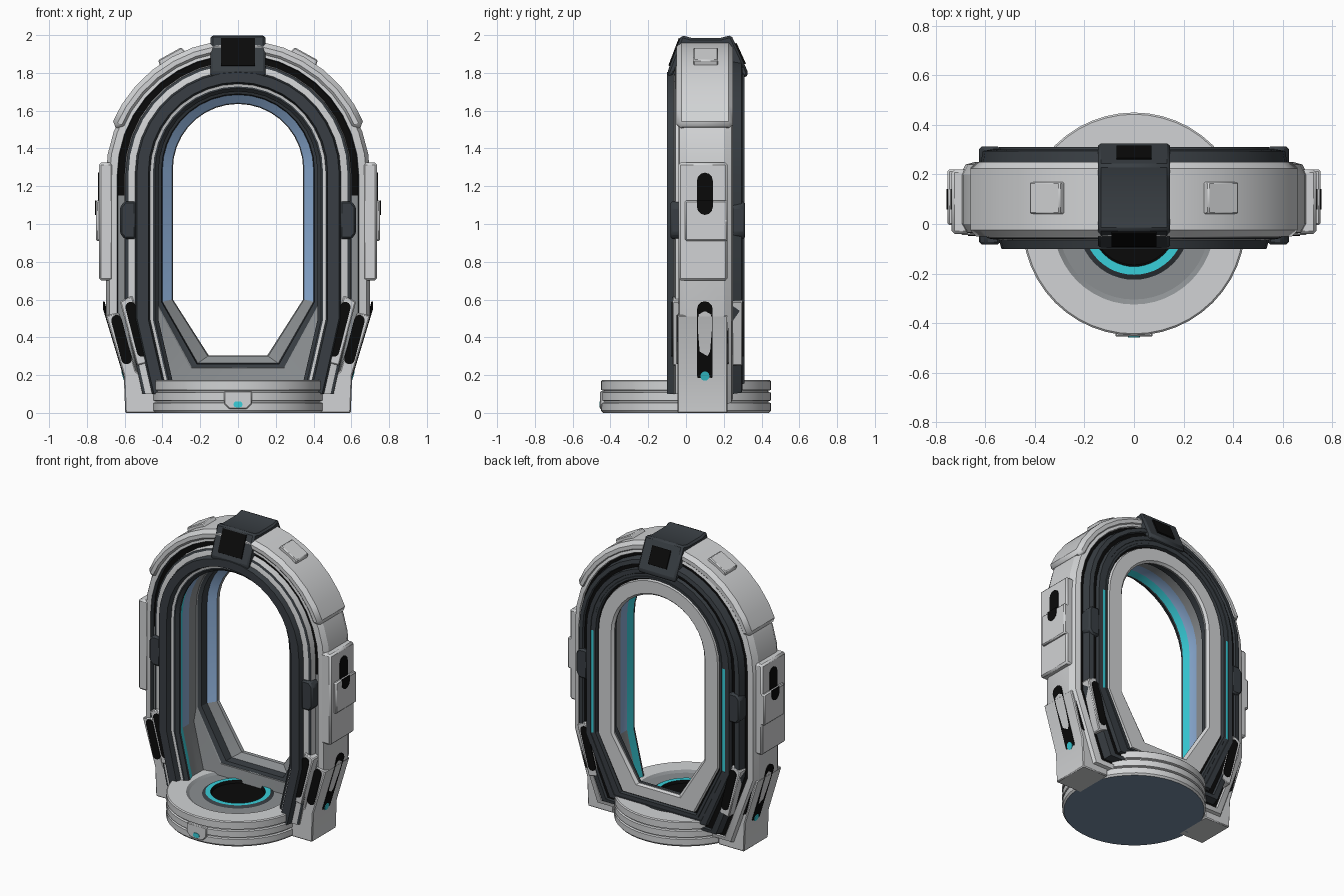
import bpy, bmesh, math
from mathutils import Vector

if "Cube" in bpy.data.objects:
    bpy.data.objects.remove(bpy.data.objects["Cube"])

COLOURS = {
    "white_shell": (0.64, 0.65, 0.66), "mid_grey": (0.26, 0.275, 0.285),
    "dark_slate": (0.04, 0.048, 0.056), "black": (0.003, 0.003, 0.003),
    "cyan_glow": (0.04, 0.62, 0.70), "pale_blue": (0.25, 0.40, 0.64),
    "underside_blue": (0.18, 0.26, 0.37)}
MATS = []
for n, c in COLOURS.items():
    m = bpy.data.materials.new(n)
    m.diffuse_color = (*c, 1)
    m.use_nodes = True
    m.node_tree.nodes["Principled BSDF"].inputs["Base Color"].default_value = m.diffuse_color
    MATS.append(m)
W, G, D, K, C, B, U = range(7)


def finish(name, bm, mat=None, bevel=0.0, smooth=30):
    bmesh.ops.recalc_face_normals(bm, faces=bm.faces[:])
    me = bpy.data.meshes.new(name)
    bm.to_mesh(me)
    bm.free()
    ob = bpy.data.objects.new(name, me)
    bpy.context.collection.objects.link(ob)
    for m in (MATS if mat is None else [MATS[mat]]):
        me.materials.append(m)
    if bevel:
        b = ob.modifiers.new("bevel", 'BEVEL')
        b.width, b.segments, b.limit_method = bevel, 1, 'ANGLE'
        b.angle_limit = math.radians(35)
    bpy.ops.object.select_all(action='DESELECT')
    ob.select_set(True)
    bpy.context.view_layer.objects.active = ob
    bpy.ops.object.shade_smooth_by_angle(angle=math.radians(smooth))
    return ob


def prism(name, pts, axis, a, b, mat, bevel=0.0, mirror=False, shift=None):
    """Extrude a 2D outline along an axis from a to b, optionally on both x sides."""
    bm = bmesh.new()
    for s in ((1, -1) if mirror else (1,)):
        rows = []
        for h in (a, b):
            row = []
            for u, v in pts:
                p = {'x': Vector((h, u, v)), 'y': Vector((u, h, v)), 'z': Vector((u, v, h))}[axis]
                if shift:
                    p.x += shift(p)
                p.x *= s
                row.append(bm.verts.new(p))
            rows.append(row)
        n = len(pts)
        bm.faces.new(rows[0])
        bm.faces.new(rows[1])
        for i in range(n):
            j = (i + 1) % n
            bm.faces.new((rows[0][i], rows[0][j], rows[1][j], rows[1][i]))
    return finish(name, bm, mat, bevel)


def rect(u0, u1, v0, v1):
    return [(u0, v0), (u1, v0), (u1, v1), (u0, v1)]


def capsule(p, q, r, n=6):
    """Rounded slot outline between two points."""
    a = math.atan2(q[1] - p[1], q[0] - p[0])
    out = []
    for c, st in ((q, a - math.pi / 2), (p, a + math.pi / 2)):
        out += [(c[0] + r * math.cos(st + math.pi * i / n), c[1] + r * math.sin(st + math.pi * i / n))
                for i in range(n + 1)]
    return out


def arc(r, cz, d0, d1, n):
    return [(r * math.cos(math.radians(d0 + (d1 - d0) * i / n)),
             cz + r * math.sin(math.radians(d0 + (d1 - d0) * i / n))) for i in range(n + 1)]


# Main gateway ring: one cross-section carried around an arched loop
def loop(r, y):
    t = (r - 0.35) / 0.35
    if y >= 0.16:      # rear frame keeps a raised threshold
        knee, fx, fz = 0.6 - 0.08 * t, 0.16 + 0.37 * t, 0.30 - 0.26 * t
    else:              # front pillars run down into the base
        knee, fx, fz = 0.48 + 0.04 * t, min(r - 0.09, 0.54), 0.10
    half = arc(r, 1.29 - 0.04 * t, 0, 180, 18)
    pts = half + [(-r, 1.15), (-r, knee), (-fx, fz), (fx, fz), (r, knee), (r, 1.15)]
    return [Vector((x, y, z)) for x, z in pts]


band = lambda z: K if z > 1.15 else G
strip = lambda z: C if 0.5 < z < 1.26 else D
blue = lambda z: B if z > 0.5 else G
SECTION = [
    (0.70, 0.00, W), (0.68, -0.035, W), (0.64, -0.04, D), (0.635, -0.01, band), (0.60, -0.01, W),
    (0.595, -0.055, D), (0.58, -0.06, W), (0.545, -0.065, D), (0.535, -0.10, D), (0.475, -0.10, D),
    (0.465, -0.065, W), (0.45, -0.06, D), (0.44, -0.06, D), (0.42, -0.04, D), (0.42, -0.025, C),
    (0.437, 0.02, blue), (0.437, 0.09, G), (0.435, 0.14, G), (0.435, 0.165, G), (0.43, 0.17, D),
    (0.405, 0.18, D), (0.40, 0.235, blue), (0.35, 0.27, G), (0.345, 0.29, W), (0.36, 0.305, W),
    (0.455, 0.305, W), (0.46, 0.285, K), (0.472, 0.285, D), (0.475, 0.31, D), (0.49, 0.31, D),
    (0.492, 0.307, strip), (0.512, 0.307, D), (0.514, 0.31, D), (0.545, 0.31, D), (0.55, 0.285, K),
    (0.575, 0.285, D), (0.58, 0.30, D), (0.61, 0.295, D), (0.62, 0.24, K), (0.64, 0.24, W),
    (0.645, 0.25, W), (0.68, 0.24, W), (0.70, 0.20, W)]
bm = bmesh.new()
rings = [[bm.verts.new(p) for p in loop(r, y)] for r, y, _ in SECTION]
for k, (_, _, mat) in enumerate(SECTION):
    ra, rb = rings[k], rings[(k + 1) % len(rings)]
    for i in range(len(ra)):
        j = (i + 1) % len(ra)
        f = bm.faces.new((ra[i], ra[j], rb[j], rb[i]))
        f.material_index = mat(f.calc_center_median().z) if callable(mat) else mat
finish("gateway_ring", bm, smooth=25)

# Raised outer armour over the arch, with pads
prism("arch_armour", arc(0.725, 1.25, 22, 158, 14) + arc(0.65, 1.25, 158, 22, 14), 'y', -0.05, 0.25, W, 0.025)
ca, sa = math.cos(math.radians(61)), math.sin(math.radians(61))
pad = [(ca * r - sa * s, 1.25 + sa * r + ca * s) for r, s in
       ((0.70, -0.08), (0.745, -0.07), (0.745, 0.07), (0.70, 0.08))]
prism("arch_pad", pad, 'y', 0.04, 0.17, W, 0.006, True)

# Crown saddle on top with front and rear screens
crown = [(-0.10, 1.80), (-0.025, 2.0), (0.03, 1.985), (0.18, 1.985), (0.24, 2.0), (0.33, 1.80),
         (0.315, 1.77), (0.24, 1.84), (-0.03, 1.84), (-0.085, 1.77)]
prism("crown_saddle", crown, 'x', -0.145, 0.145, D, 0.012)
for nm, w, pts in (("front", 0.09, [(-0.093, 1.84), (-0.038, 1.985), (-0.03, 1.98), (-0.085, 1.835)]),
                   ("rear", 0.07, [(0.317, 1.85), (0.267, 1.96), (0.259, 1.955), (0.309, 1.845)])):
    prism("crown_screen_" + nm, pts, 'x', -w, w, K)

# Side boxes on the uprights, with a slot that steps over both levels
prism("side_box", rect(0.66, 0.736, 0.70, 1.325), 'y', -0.04, 0.22, W, 0.012, True)
prism("side_plate", rect(0.69, 0.753, 0.91, 1.125), 'y', -0.005, 0.22, W, 0.008, True)
slot = capsule((0.10, 1.09), (0.10, 1.23), 0.042)
prism("side_slot_upper", slot, 'x', 0.732, 0.740, K, 0, True)
prism("side_slot_lower", [(u, min(v, 1.125)) for u, v in slot[7:]] + [(0.142, 1.125), (0.058, 1.125)],
      'x', 0.75, 0.756, K, 0, True)

# Dark clips on front and rear of the uprights
clip = [(0.54, 0.92), (0.60, 0.92), (0.625, 0.95), (0.625, 1.09), (0.60, 1.12), (0.54, 1.12)]
prism("front_clip", clip, 'y', -0.082, 0.0, D, 0.01, True)
prism("rear_clip", clip, 'y', 0.23, 0.312, D, 0.01, True)

# Legs: outer foot block plus a leaning brace, each with slots front and rear
leg = [(0.40, 0.0), (0.597, 0.0), (0.605, 0.20), (0.70, 0.515), (0.63, 0.53), (0.54, 0.22), (0.40, 0.14)]
prism("leg_block", leg, 'y', -0.045, 0.22, W, 0.006, True)
brace = [(0.465, 0.27), (0.535, 0.25), (0.625, 0.59), (0.56, 0.62)]
prism("leg_brace", brace, 'y', -0.072, 0.30, W, 0.006, True)
for nm, y0, y1, y2, y3 in (("front", -0.076, -0.069, -0.049, -0.042), ("rear", 0.297, 0.304, 0.217, 0.224)):
    prism(nm + "_brace_slot", capsule((0.508, 0.325), (0.568, 0.56), 0.028), 'y', y0, y1, K, 0, True)
    prism(nm + "_leg_slot", capsule((0.59, 0.285), (0.643, 0.49), 0.028), 'y', y2, y3, K, 0, True)
lean = lambda p: (min(p.z, 0.55) - 0.2) * 0.302
prism("leg_side_slot", capsule((0.10, 0.195), (0.10, 0.55), 0.041), 'x', 0.601, 0.609, K, 0, True, lean)
prism("leg_side_light", capsule((0.10, 0.194), (0.10, 0.196), 0.024), 'x', 0.605, 0.613, C, 0, True, lean)

# Round base turned from a profile: (radius, height, colour of the strip to the next point)
BASE = [(0.0, 0.0, U), (0.44, 0.0, W), (0.45, 0.012, W), (0.45, 0.052, W), (0.438, 0.056, W),
        (0.438, 0.062, W), (0.45, 0.066, W), (0.45, 0.107, W), (0.438, 0.111, W), (0.438, 0.118, W),
        (0.45, 0.122, W), (0.45, 0.168, W), (0.443, 0.174, W), (0.325, 0.174, G), (0.305, 0.162, G),
        (0.225, 0.162, D), (0.205, 0.174, C), (0.172, 0.174, K), (0.165, 0.155, K), (0.0, 0.155, K)]
bm = bmesh.new()
N = 48
rows = []
for r, z, _ in BASE:
    if r == 0:
        rows.append([bm.verts.new((0, 0, z))] * N)
    else:
        rows.append([bm.verts.new((r * math.cos(2 * math.pi * i / N), r * math.sin(2 * math.pi * i / N), z))
                     for i in range(N)])
for k in range(len(BASE) - 1):
    for i in range(N):
        j = (i + 1) % N
        vs = list(dict.fromkeys((rows[k][i], rows[k][j], rows[k + 1][j], rows[k + 1][i])))
        bm.faces.new(vs).material_index = BASE[k][2]
finish("round_base", bm)

# Front latch on the base with a small light
latch = [(-0.075, 0.115), (-0.075, 0.05), (-0.045, 0.02), (0.045, 0.02), (0.075, 0.05), (0.075, 0.115)]
prism("base_latch", latch, 'y', -0.455, -0.42, W, 0.005)
prism("base_latch_light", capsule((-0.008, 0.045), (0.008, 0.045), 0.016), 'y', -0.458, -0.45, C)
